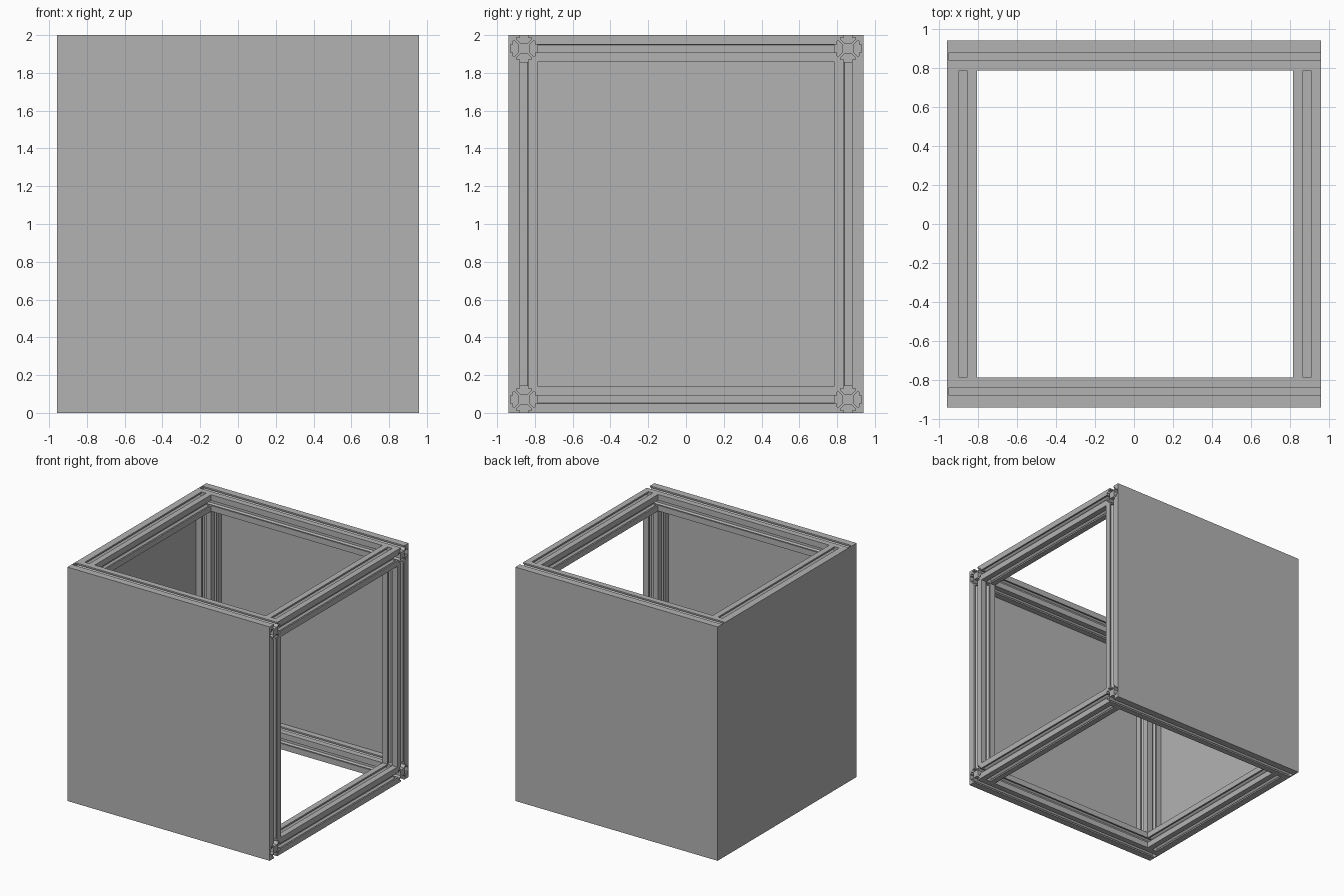
import bpy
import bmesh
from mathutils import Vector

if "Cube" in bpy.data.objects:
    bpy.data.objects.remove(bpy.data.objects["Cube"], do_unlink=True)

# Main dimensions
BAR = 0.142                      # width of a slotted bar
SHEET = 0.01                     # panel thickness
HEIGHT = 2.0
X_MIN, X_MAX = -0.947, 0.957     # frame extent in x
Y_MAX = 0.929                    # frame half depth
H = BAR / 2

grey = bpy.data.materials.new("aluminium_grey")
grey.use_nodes = True
grey.diffuse_color = (0.45, 0.45, 0.45, 1)
grey.node_tree.nodes["Principled BSDF"].inputs["Base Color"].default_value = (0.45, 0.45, 0.45, 1)


def finish(name, bm):
    bmesh.ops.recalc_face_normals(bm, faces=bm.faces)
    mesh = bpy.data.meshes.new(name)
    bm.to_mesh(mesh)
    bm.free()
    mesh.materials.append(grey)
    obj = bpy.data.objects.new(name, mesh)
    bpy.context.collection.objects.link(obj)


def t_slot_section():
    """Square outline with an undercut slot in each of its four sides."""
    side = [(1, -1), (1, -0.3), (0.82, -0.3), (0.82, -0.55), (0.68, -0.55), (0.4, -0.28)]
    side += [(u, -v) for u, v in reversed(side[1:])]
    outline = []
    for _ in range(4):
        outline += [(u * H, v * H) for u, v in side]
        side = [(-v, u) for u, v in side]
    return outline


def bar(name, axis, start, length):
    """Slotted bar from the centre of its start end along axis 0, 1 or 2."""
    bm = bmesh.new()
    verts = []
    for u, v in t_slot_section():
        p = Vector(start)
        p[(axis + 1) % 3] += u
        p[(axis + 2) % 3] += v
        verts.append(bm.verts.new(p))
    end = bm.faces.new(verts)
    step = Vector((0, 0, 0))
    step[axis] = length
    made = bmesh.ops.extrude_face_region(bm, geom=[end], use_keep_orig=True)
    moved = [g for g in made["geom"] if isinstance(g, bmesh.types.BMVert)]
    bmesh.ops.translate(bm, verts=moved, vec=step)
    finish(name, bm)


def panel(name, low, high):
    bm = bmesh.new()
    bmesh.ops.create_cube(bm, size=1)
    low, high = Vector(low), Vector(high)
    bmesh.ops.scale(bm, verts=bm.verts, vec=high - low)
    bmesh.ops.translate(bm, verts=bm.verts, vec=(low + high) / 2)
    finish(name, bm)


# Frame: long rails in x, with cross rails and posts fitted between them
rows = {"front": -Y_MAX + H, "back": Y_MAX - H}
levels = {"bottom": H, "top": HEIGHT - H}
columns = {"right": X_MIN + H, "left": X_MAX - H}

for row, y in rows.items():
    for level, z in levels.items():
        bar(f"{level}_{row}_rail", 0, (X_MIN, y, z), X_MAX - X_MIN)
    for column, x in columns.items():
        bar(f"{row}_{column}_post", 2, (x, y, BAR), HEIGHT - 2 * BAR)
for level, z in levels.items():
    for column, x in columns.items():
        bar(f"{level}_{column}_cross_rail", 1, (x, -Y_MAX + BAR, z), 2 * (Y_MAX - BAR))

# Cover sheets on three sides
Y_OUT = Y_MAX + SHEET
panel("front_panel", (X_MIN, -Y_OUT, 0), (X_MAX, -Y_MAX, HEIGHT))
panel("back_panel", (X_MIN, Y_MAX, 0), (X_MAX, Y_OUT, HEIGHT))
panel("right_panel", (X_MIN - SHEET, -Y_OUT, 0), (X_MIN, Y_OUT, HEIGHT))
